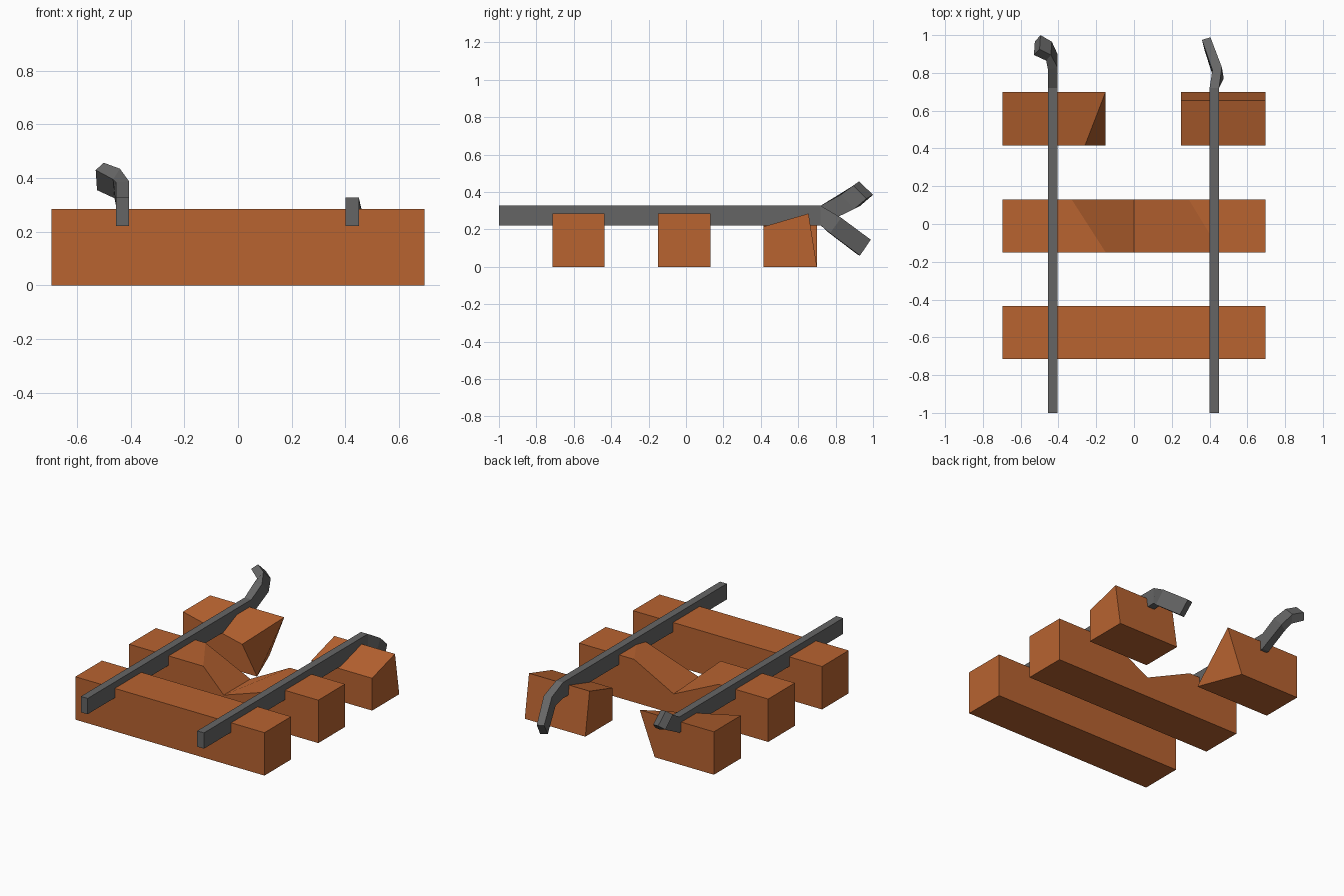
import bpy, bmesh

if "Cube" in bpy.data.objects:
    bpy.data.objects.remove(bpy.data.objects["Cube"])


def material(name, color):
    m = bpy.data.materials.new(name)
    m.diffuse_color = (*color, 1)
    m.use_nodes = True
    m.node_tree.nodes["Principled BSDF"].inputs["Base Color"].default_value = m.diffuse_color
    return m


WOOD = material("wood", (0.48, 0.125, 0.03))
STEEL = material("steel", (0.13, 0.13, 0.13))


def loft(name, rings, mat):
    """Skin a closed solid through four-cornered cross-sections."""
    bm = bmesh.new()
    vs = [[bm.verts.new(p) for p in r] for r in rings]
    for a, b in zip(vs, vs[1:]):
        for i in range(4):
            j = (i + 1) % 4
            bm.faces.new((a[i], a[j], b[j], b[i]))
    bm.faces.new(vs[0][::-1])
    bm.faces.new(vs[-1])
    bmesh.ops.recalc_face_normals(bm, faces=bm.faces)
    me = bpy.data.meshes.new(name)
    bm.to_mesh(me)
    bm.free()
    ob = bpy.data.objects.new(name, me)
    bpy.context.collection.objects.link(ob)
    me.materials.append(mat)


H = 0.285  # sleeper height


def section(y0, y1, front_x, back_x, z=H, foot=None):
    """Sleeper cross-section; foot gives separate x for the bottom corners."""
    f, b = foot or (front_x, back_x)
    return [(f, y0, 0), (front_x, y0, z), (back_x, y1, z), (b, y1, 0)]


# Whole front sleeper
loft("front_sleeper", [section(-0.715, -0.435, x, x) for x in (-0.695, 0.695)], WOOD)

# Middle sleeper with a slanted V-shaped break in its top
stations = [(-0.695, -0.695, H), (-0.15, -0.33, H), (0, 0, 0.133),
            (0.46, 0.29, H), (0.695, 0.695, H)]
loft("middle_sleeper", [section(-0.15, 0.13, f, b, z) for f, b, z in stations], WOOD)

# Back sleeper, left half with twisted broken end
end = section(0.415, 0.70, -0.26, -0.15, foot=(-0.15, -0.26))
end[1] = (-0.26, 0.415, 0.185)
loft("back_sleeper_left", [section(0.415, 0.70, -0.695, -0.695), end], WOOD)

# Back sleeper, right half with sloping top
profile = [(0.415, 0), (0.415, 0.215), (0.655, H), (0.70, 0)]
loft("back_sleeper_right", [[(x, y, z) for y, z in profile] for x in (0.25, 0.695)], WOOD)


# Rails: straight run followed by bent, broken ends
def rail(name, x, bent):
    def ring(y):
        return [(x - 0.025, y, 0.327), (x + 0.025, y, 0.327),
                (x + 0.025, y, 0.222), (x - 0.025, y, 0.222)]
    loft(name, [ring(-1), ring(0.72)] + bent, STEEL)


rail("left_rail", -0.43, [
    [(-0.455, 0.815, 0.385), (-0.405, 0.83, 0.387), (-0.405, 0.90, 0.31), (-0.455, 0.87, 0.30)],
    [(-0.465, 0.865, 0.395), (-0.44, 0.895, 0.435), (-0.435, 0.965, 0.365), (-0.46, 0.93, 0.325)],
    [(-0.53, 0.895, 0.43), (-0.50, 0.925, 0.457), (-0.495, 1.0, 0.385), (-0.525, 0.965, 0.355)]])
rail("right_rail", 0.425, [
    [(0.415, 0.815, 0.262), (0.465, 0.83, 0.262), (0.475, 0.77, 0.18), (0.425, 0.76, 0.185)],
    [(0.36, 0.975, 0.15), (0.405, 0.988, 0.145), (0.42, 0.93, 0.06), (0.375, 0.915, 0.067)]])
